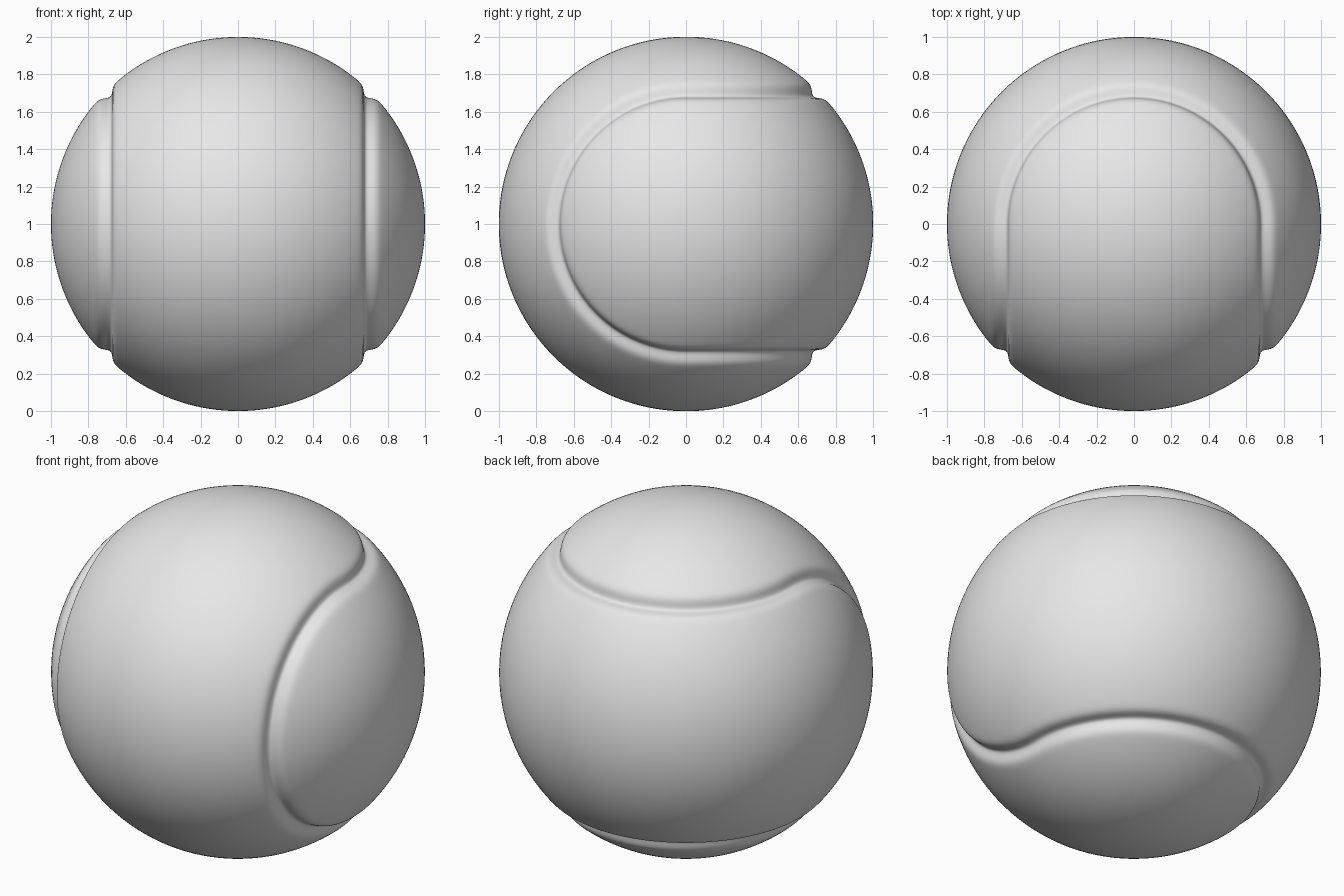
import bpy
import bmesh
from math import sin, cos, exp, pi, radians
from mathutils import Matrix, Vector

if "Cube" in bpy.data.objects:
    bpy.data.objects.remove(bpy.data.objects["Cube"], do_unlink=True)

STEPS = 96            # segments per half turn
EDGE = radians(45)    # seam lies this far from each panel's centre line
DEPTH, WIDTH = 0.036, 0.04


def profile_point(angle):
    """Point on the panel arc, sinking into the groove at the seam."""
    gap = (EDGE - abs(angle)) / WIDTH
    r = 1 - DEPTH * exp(-gap * gap)
    return Vector((r * sin(angle), 0, r * cos(angle)))


def spin_arc(bm, angles, axis, flip=False):
    """Sweep an arc of the panel half a turn around an axis."""
    verts = [bm.verts.new(profile_point(a)) for a in angles]
    edges = [bm.edges.new(pair) for pair in zip(verts, verts[1:])]
    before = set(bm.verts) - set(verts)
    bmesh.ops.spin(bm, geom=verts + edges, cent=(0, 0, 0), axis=axis,
                   angle=pi, steps=STEPS, use_merge=False)
    if flip:
        for v in bm.verts:
            if v not in before:
                v.co.z = -v.co.z


# Arc samples: wide spacing in the middle, tight spacing through the groove
half = [EDGE * (1 - (1 - i / 36) ** 1.9) for i in range(37)]
full = [-a for a in reversed(half[1:])] + half

# One panel: a strip over the front plus a rounded end above and below
bm = bmesh.new()
spin_arc(bm, full, (1, 0, 0))
spin_arc(bm, half, (0, 0, 1))
spin_arc(bm, half, (0, 0, 1), flip=True)

# Second, interlocking panel is the first one turned over
copy = bmesh.ops.duplicate(bm, geom=bm.verts[:] + bm.edges[:] + bm.faces[:])
bmesh.ops.rotate(bm, cent=(0, 0, 0), matrix=Matrix.Rotation(pi, 3, Vector((1, 0, 1))),
                 verts=[g for g in copy["geom"] if isinstance(g, bmesh.types.BMVert)])

# Join along the seam and stand the ball on the ground
bmesh.ops.remove_doubles(bm, verts=bm.verts[:], dist=0.0002)
bmesh.ops.recalc_face_normals(bm, faces=bm.faces[:])
bmesh.ops.translate(bm, verts=bm.verts[:], vec=(0, 0, 1))
for face in bm.faces:
    face.smooth = True

mesh = bpy.data.meshes.new("ball")
bm.to_mesh(mesh)
bm.free()

# Plain grey surface
grey = bpy.data.materials.new("light_grey")
grey.use_nodes = True
grey.diffuse_color = (0.8, 0.8, 0.8, 1)
grey.node_tree.nodes["Principled BSDF"].inputs["Base Color"].default_value = (0.8, 0.8, 0.8, 1)
mesh.materials.append(grey)

ball = bpy.data.objects.new("ball", mesh)
bpy.context.collection.objects.link(ball)
